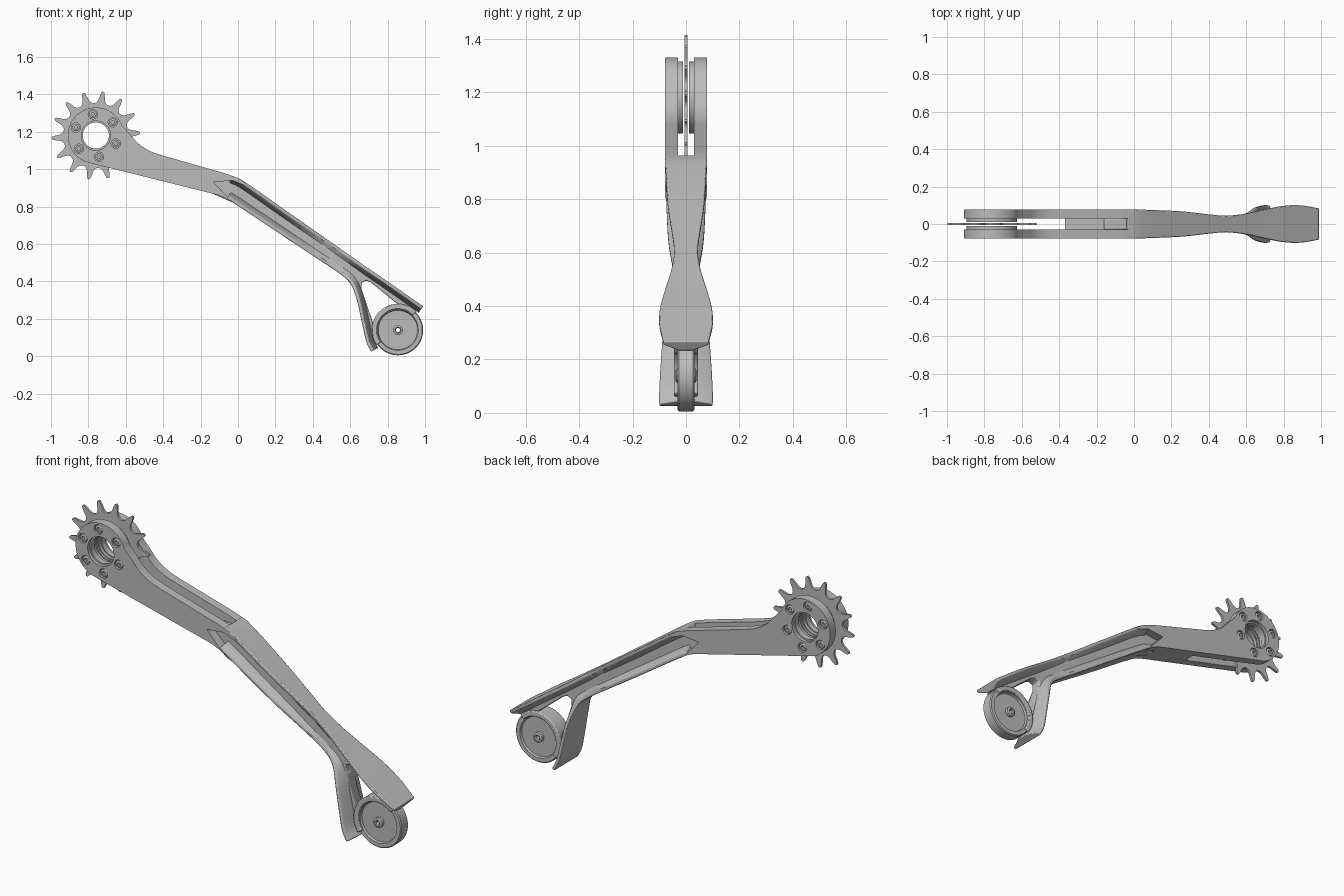
import bpy, bmesh, math
from mathutils import Vector

if "Cube" in bpy.data.objects:
    bpy.data.objects.remove(bpy.data.objects["Cube"])

metal = bpy.data.materials.new("plain grey")
metal.use_nodes = True
GREY = (0.5, 0.5, 0.5, 1)
metal.diffuse_color = GREY
metal.node_tree.nodes["Principled BSDF"].inputs["Base Color"].default_value = GREY

HUB, WHEEL = (-0.76, 1.18), (0.855, 0.14)


def loft(name, rings, loop=False, bevel=0):
    """Skin closed rings of points; cap the ends unless the rings loop."""
    bm = bmesh.new()
    vs = [[bm.verts.new(p) for p in ring] for ring in rings]
    n = len(vs[0])
    for i in range(len(vs) if loop else len(vs) - 1):
        a, b = vs[i], vs[(i + 1) % len(vs)]
        for j in range(n):
            k = (j + 1) % n
            bm.faces.new((a[j], a[k], b[k], b[j]))
    if not loop:
        bm.faces.new(vs[0])
        bm.faces.new(vs[-1])
    bmesh.ops.recalc_face_normals(bm, faces=bm.faces)
    me = bpy.data.meshes.new(name)
    bm.to_mesh(me)
    bm.free()
    me.materials.append(metal)
    ob = bpy.data.objects.new(name, me)
    bpy.context.collection.objects.link(ob)
    if bevel:
        mod = ob.modifiers.new("soft edge", "BEVEL")
        mod.width, mod.segments, mod.limit_method = bevel, 2, "ANGLE"
        mod.angle_limit = math.radians(40)
    smooth(ob)
    return ob


def smooth(ob):
    bpy.ops.object.select_all(action="DESELECT")
    ob.select_set(True)
    bpy.context.view_layer.objects.active = ob
    bpy.ops.object.shade_smooth_by_angle(angle=math.radians(35))


def prism(name, pts, y0, y1, bevel=0):
    return loft(name, [[(x, y, z) for x, z in pts] for y in (y0, y1)], bevel=bevel)


def polar(c, r, deg):
    t = math.radians(deg)
    return c[0] + r * math.cos(t), c[1] + r * math.sin(t)


def lathe(name, c, profile, start=0, end=360, steps=64, bevel=0):
    """Turn a closed (radius, y) profile about a crosswise axis at c."""
    full = end - start == 360
    rings = []
    for i in range(steps if full else steps + 1):
        deg = start + (end - start) * i / steps
        rings.append([(polar(c, r, deg)[0], y, polar(c, r, deg)[1]) for r, y in profile])
    return loft(name, rings, full, bevel)


def circle(c, r, n=48):
    return [polar(c, r, 360 * i / n) for i in range(n)]


def cut(ob, cutter):
    mod = ob.modifiers.new("cut", "BOOLEAN")
    mod.object, mod.solver = cutter, "EXACT"
    bpy.context.view_layer.objects.active = ob
    bpy.ops.object.modifier_apply(modifier=mod.name)
    bpy.data.objects.remove(cutter)


def spline(pts, steps=6):
    p = [Vector(q) for q in pts]
    p = [2 * p[0] - p[1]] + p + [2 * p[-1] - p[-2]]
    out = []
    for a, b, c, d in zip(p, p[1:], p[2:], p[3:]):
        for i in range(steps):
            t = i / steps
            out.append(0.5 * (2 * b + (c - a) * t + (2 * a - 5 * b + 4 * c - d) * t * t
                              + (3 * b - a - 3 * c + d) * t ** 3))
    return out + [p[-2]]


def flange(name, pts, side):
    """Cap strip along (x, z, half width), sloping inward to the web."""
    path = spline(pts)
    rings = []
    for i, q in enumerate(path):
        d = path[min(i + 1, len(path) - 1)] - path[max(i - 1, 0)]
        n = Vector((d.y, -d.x)).normalized() * side
        w = q.z
        section = [(w, 0), (w, 0.016), (0.026, 0.042)]
        section += [(-y, t) for y, t in reversed(section)]
        rings.append([(q.x + n.x * t, y, q.y + n.y * t) for y, t in section])
    return loft(name, rings, bevel=0.004)


# Forked upper body with the hub eye
outline = [polar(HUB, 0.15, 20 + 236 * i / 40) for i in range(41)]
outline += [(-0.1, 0.86), (-0.05, 0.838), (0, 0.803), (-0.03, 0.825), (-0.13, 0.93),
            (-0.03, 0.94), (0.03, 0.915), (0.05, 0.92), (0.0, 0.953), (-0.07, 0.978)]
outline += [(q.x, q.y) for q in spline([(-0.4, 1.072, 0), (-0.47, 1.097, 0),
                                        (-0.53, 1.135, 0), (-0.58, 1.19, 0)], 4)]
body = prism("forked_body", outline, -0.078, 0.078, 0.007)
bpy.ops.object.modifier_apply(modifier="soft edge")
cut(body, prism("slot_cutter", [(-1, 0.94), (0.03, 0.94), (0.03, 1.5), (-1, 1.5)], -0.03, 0.03))
cut(body, prism("lower_slot_cutter", [(-1, 0.8), (-0.37, 0.8), (-0.37, 1), (-1, 1)], -0.03, 0.03))
cut(body, prism("bore_cutter", circle(HUB, 0.078), -0.2, 0.2))

# Hub screws, sunk in both cheeks
for s in (-1, 1):
    for i in range(6):
        c = polar(HUB, 0.115, 38 + 60 * i)
        cut(body, prism("screw_cutter", circle(c, 0.025, 20), s * 0.062, s * 0.1))
        lathe("hub_screw", c, [(0.009, s * 0.055), (0.02, s * 0.055),
                               (0.02, s * 0.072), (0.017, s * 0.074), (0.009, s * 0.074)], steps=18)
    # Spacer and bearing ring beside the sprocket
    lathe("hub_spacer", HUB, [(0.075, s * 0.012), (0.135, s * 0.012),
                              (0.135, s * 0.031), (0.075, s * 0.031)])
    lathe("bearing_ring", HUB, [(0.07, s * 0.03), (0.08, s * 0.03),
                                (0.08, s * 0.06), (0.07, s * 0.06)])
smooth(body)

# Sprocket with rounded roots and narrow tips
TEETH = 14
rim = []
for i in range(TEETH):
    for off, r in ((-11, 0.174), (-7.5, 0.18), (-5, 0.193), (-3.2, 0.218), (-1.8, 0.234), (0, 0.238),
                   (1.8, 0.234), (3.2, 0.218), (5, 0.193), (7.5, 0.18), (11, 0.174)):
        rim.append((80.6 + i * 360 / TEETH + off, r))
loft("sprocket", [[(polar(HUB, r, a)[0], y, polar(HUB, r, a)[1]) for a, r in edge]
                  for edge, y in ((rim, -0.006), (rim, 0.006),
                                  ([(a, 0.075) for a, r in rim], 0.006),
                                  ([(a, 0.075) for a, r in rim], -0.006))], loop=True)

# Thin web joining the beam and the leg
web = [(-0.16, 0.95), (0, 0.94), (0.05, 0.905), (0.96, 0.265), (0.94, 0.235), (0.87, 0.265),
       (0.71, 0.395), (0.685, 0.405), (0.662, 0.395), (0.66, 0.36), (0.735, 0.14), (0.735, 0.06),
       (0.705, 0.05), (0.645, 0.28), (0.615, 0.37), (0.57, 0.425), (0, 0.81), (-0.16, 0.88)]
prism("beam_web", web, -0.03, 0.03, 0.006)

# Flared flanges along the top and down the leg
flange("top_flange", [(-0.03, 0.965, 0.077), (0.04, 0.93, 0.077), (0.25, 0.783, 0.068), (0.4, 0.678, 0.052),
                      (0.5, 0.608, 0.044), (0.6, 0.538, 0.055), (0.7, 0.468, 0.077),
                      (0.8, 0.4, 0.096), (0.89, 0.337, 0.1), (0.99, 0.267, 0.084)], 1)
flange("leg_flange", [(-0.06, 0.842, 0.076), (0.02, 0.791, 0.074), (0.25, 0.637, 0.066),
                      (0.42, 0.524, 0.048), (0.54, 0.444, 0.044), (0.6, 0.39, 0.06),
                      (0.635, 0.3, 0.084), (0.66, 0.19, 0.094), (0.685, 0.08, 0.1),
                      (0.712, 0.025, 0.1)], -1)

# Wheel guard
lathe("wheel_guard", WHEEL, [(0.112, -0.045), (0.14, -0.045), (0.14, 0.045), (0.112, 0.045)],
      45, 215, 32, 0.005)

# Roller wheel with dished faces and an open axle
half = [(0.011, 0.036), (0.016, 0.04), (0.026, 0.036), (0.026, 0.02), (0.105, 0.02),
        (0.109, 0.031), (0.13, 0.031), (0.135, 0.026)]
lathe("roller_wheel", WHEEL, half + [(r, -y) for r, y in reversed(half)])
